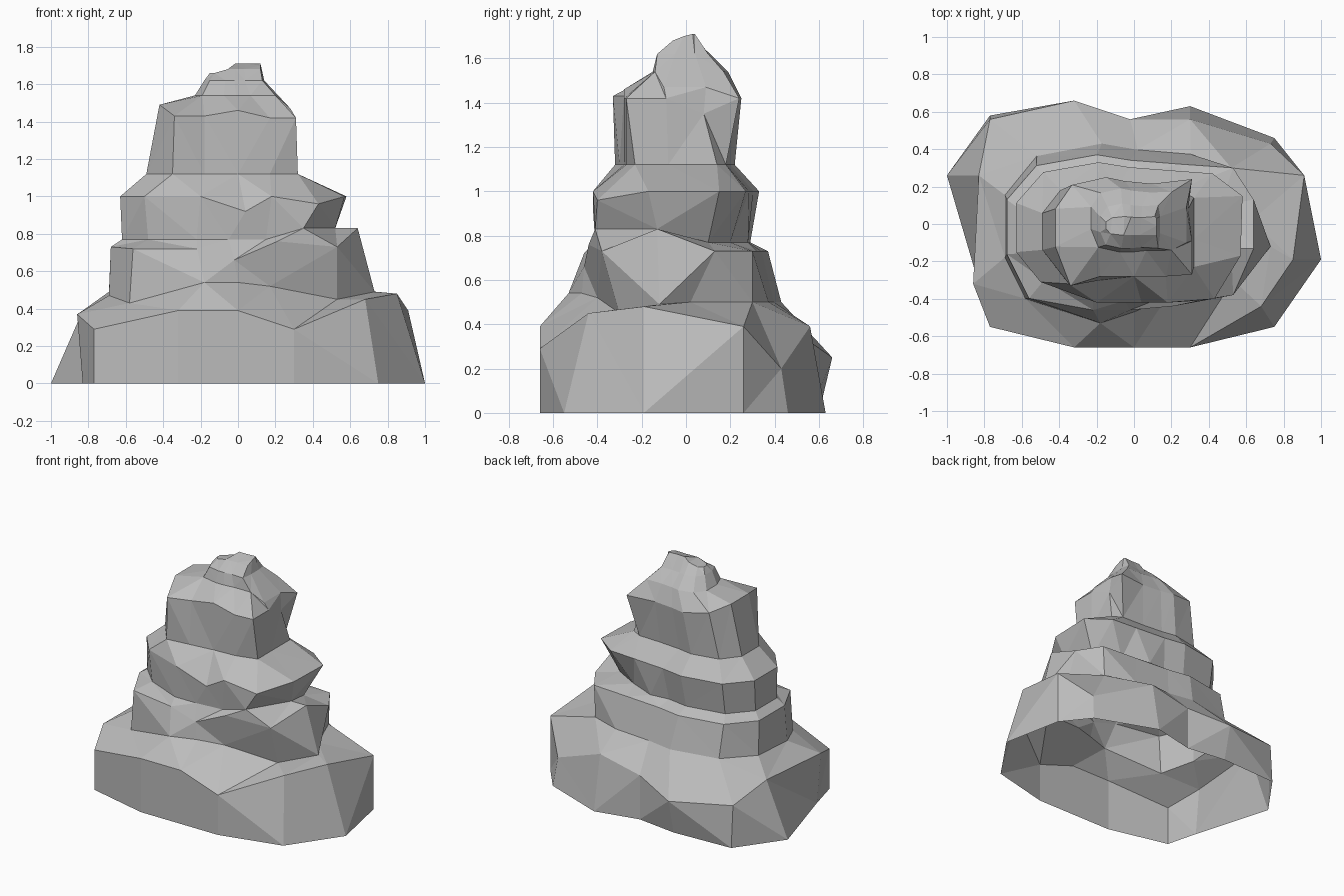
import bpy
import bmesh

# Remove the default cube when the scene has one
default_cube = bpy.data.objects.get("Cube")
if default_cube:
    bpy.data.objects.remove(default_cube, do_unlink=True)

# One plain stone colour
stone = bpy.data.materials.new("stone_grey")
stone.use_nodes = True
stone_colour = (0.5, 0.5, 0.5, 1)
stone.diffuse_color = stone_colour
shader = stone.node_tree.nodes["Principled BSDF"]
shader.inputs["Base Color"].default_value = stone_colour
shader.inputs["Roughness"].default_value = 0.9

# Plan outlines in hundredths, counter-clockwise from the front right corner
foot_outline = [(-77, -55), (-32, -66), (0, -66), (30, -66), (75, -55),
                (100, -19), (91, 26), (75, 46), (30, 63), (-2, 56),
                (-32, 60), (-77, 58), (-100, 26), (-83, -32)]
rim_outline = [(-77, -55), (-32, -66), (0, -66), (30, -66), (68, -44),
               (85, -19), (91, 26), (73, 43), (30, 56), (-2, 56),
               (-32, 66), (-77, 56), (-83, 26), (-86, -32)]
# Unit outline shared by all the upper ledges
ledge_outline = [(-82, -85), (-30, -100), (0, -100), (35, -95), (75, -80),
                 (100, -28), (86, 45), (72, 70), (40, 88), (0, 93),
                 (-27, 100), (-76, 86), (-100, 42), (-100, -28)]
count = len(foot_outline)

# Uneven heights around the ledges that are not level
rim_heights = [29, 39, 39, 29, 45, 48, 39, 20, 39, 32, 25, 30, 39, 37]
lower_foot = [43, 54, 54, 52, 45, 49] + [50] * 6 + [49, 47]
lower_top = [72, 72, 66, 76, 73, 83] + [73] * 8
middle_foot = [77] * 4 + [83, 83] + [77] * 8
middle_top = [100, 100, 92, 100, 96] + [100] * 9
upper_top = [143, 143, 146] + [142] * 3 + [135] + [142] * 4 + [145, 149, 149]
shoulder_heights = [154] * 5 + [147, 147] + [154] * 7
peak_heights = [166] + [168] * 4 + [170] + [171] * 4 + [168] + [166] * 3


def level(height):
    """Heights of a flat ring."""
    return [height] * count


def raise_outline(outline, heights):
    """Turn a plan outline into a ring of points."""
    return [(x / 100, y / 100, z / 100) for (x, y), z in zip(outline, heights)]


def ledge(right, left, front, back, heights, corners=(), front_corners=()):
    """Fit the shared outline between four sides, with jutting corners."""
    centre_x, half_x = (right + left) / 2, (left - right) / 2
    centre_y, half_y = (front + back) / 2, (back - front) / 2
    fitted = [(centre_x + half_x * x / 100, centre_y + half_y * y / 100)
              for x, y in ledge_outline]
    # The left corners run from front to back, the front ones from right to left
    first = 4
    fitted[first:first + len(corners)] = corners
    fitted[:len(front_corners)] = front_corners
    return raise_outline(fitted, heights)


def loft(name, rings):
    """Skin a stack of rings, closed at the top and open underneath."""
    mesh_builder = bmesh.new()
    loops = [[mesh_builder.verts.new(point) for point in ring] for ring in rings]
    for lower, upper in zip(loops, loops[1:]):
        for i in range(count):
            j = (i + 1) % count
            mesh_builder.faces.new((lower[i], lower[j], upper[j], upper[i]))
    mesh_builder.faces.new(loops[-1])
    # Facet the uneven panels
    bmesh.ops.triangulate(mesh_builder, faces=mesh_builder.faces[:],
                          quad_method='SHORT_EDGE')
    mesh = bpy.data.meshes.new(name)
    mesh_builder.to_mesh(mesh)
    mesh_builder.free()
    mesh.materials.append(stone)
    rock = bpy.data.objects.new(name, mesh)
    bpy.context.collection.objects.link(rock)
    return rock


# Stepped rock, from the foot up to the peak
loft("stepped_rock", [
    raise_outline(foot_outline, level(0)),
    raise_outline(rim_outline, rim_heights),
    ledge(-69, 73, -52, 43, lower_foot,
          [(53, -30), (73, -12), (63, 2), (52, 30)],
          [(-58, -40), (-18, -53), (0, -47), (17, -40)]),
    ledge(-68, 64, -46, 37, lower_top,
          [(53, -38), (64, -13), (64, 13), (53, 30)]),
    ledge(-62, 52, -41, 29, middle_foot,
          [(35, -41), (52, -13), (46, 10), (28, 20), (9, 28)],
          [(-48, -30)]),
    ledge(-63, 58, -42, 33, middle_top,
          [(43, -40), (57, -17), (58, 15), (42, 27)],
          [(-50, -31), (-20, -42), (4, -42), (18, -42)]),
    ledge(-49, 32, -34, 22, level(112),
          [(32, -23), (32, -8), (32, 14), (25, 18)],
          [(-35, -32), (-18, -30), (0, -28), (17, -27)]),
    ledge(-42, 32, -33, 25, upper_top,
          [(31, -27), (31, -9), (29, 8), (31, 24)],
          [(-34, -33), (-18, -28), (0, -28), (17, -28)]),
    ledge(-23, 21, -15, 19, shoulder_heights,
          [(20, -14), (28, -10), (28, 9), (20, 17)]),
    ledge(-18, 14, -13, 11, level(162),
          [(13, -13), (14, -5), (14, 4), (13, 10)]),
    ledge(-15, 12, -6, 4, peak_heights,
          [(12, -6), (12, -1), (12, 3), (11, 4)]),
])
